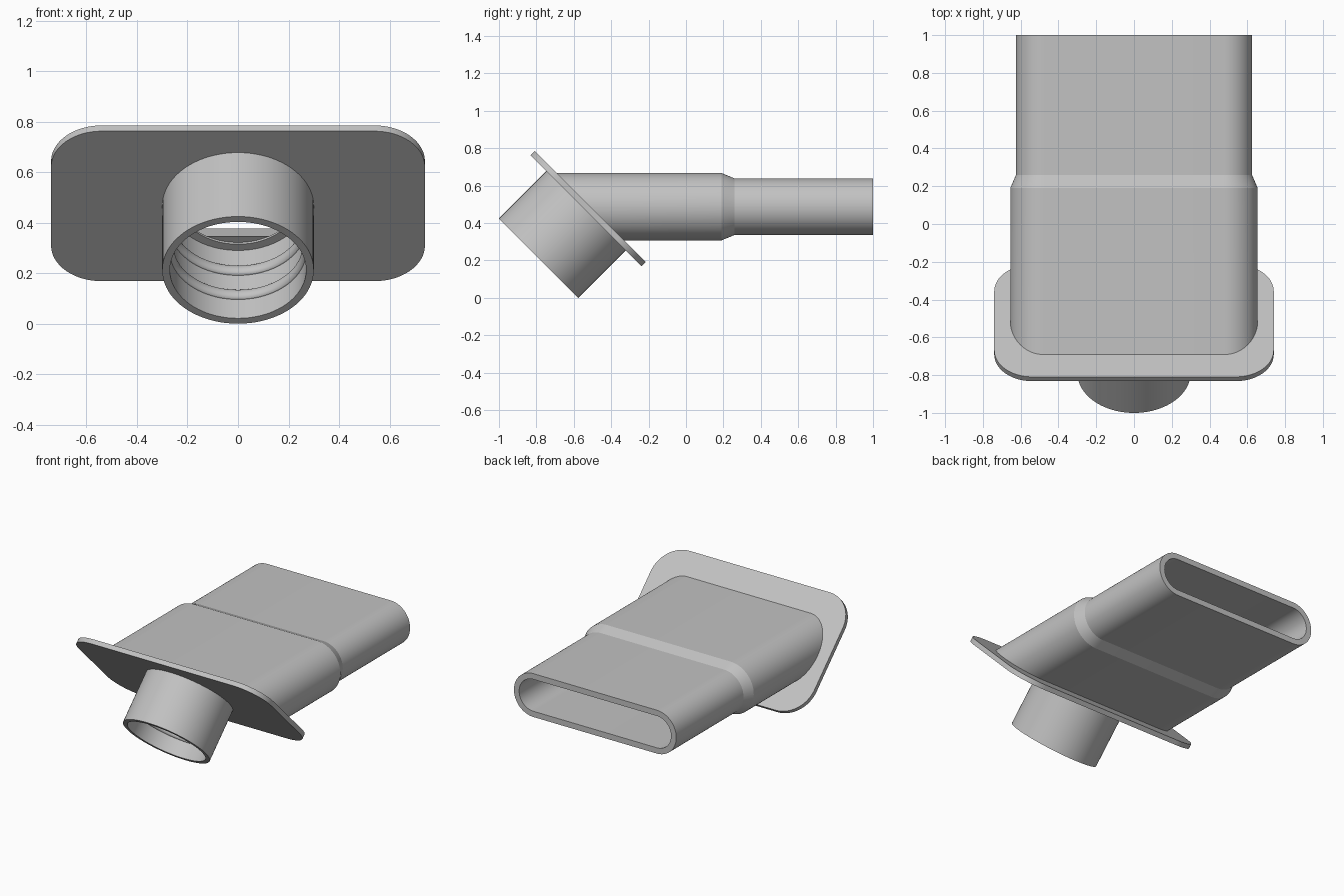
import bpy, bmesh, math
from mathutils import Matrix, Vector

cube = bpy.data.objects.get("Cube")
if cube:
    bpy.data.objects.remove(cube, do_unlink=True)

grey = bpy.data.materials.new("light_grey_plastic")
grey.use_nodes = True
colour = (0.54, 0.54, 0.54, 1)
grey.diffuse_color = colour
grey.node_tree.nodes["Principled BSDF"].inputs["Base Color"].default_value = colour

# Spigot frame: local z runs along the 45 degree pipe axis, from its open end
TILT = Matrix.Translation((0, -0.788, 0.212)) @ Matrix.Rotation(math.radians(-45), 4, 'X')
PLATE_FRONT, PLATE_BACK = 0.358, 0.39
BORE, HOLE = 0.27, 0.235


def rounded_rect(hw, hh, r, n=16):
    """2D loop of a rectangle with rounded corners."""
    pts = []
    for i, (sx, sy) in enumerate([(1, 1), (-1, 1), (-1, -1), (1, -1)]):
        for k in range(n + 1):
            a = math.pi / 2 * (i + k / n)
            pts.append((sx * (hw - r) + r * math.cos(a), sy * (hh - r) + r * math.sin(a)))
    return pts


def circle(r, n=80):
    return [(r * math.cos(2 * math.pi * i / n), r * math.sin(2 * math.pi * i / n)) for i in range(n)]


def add_loop(bm, pts):
    return [bm.verts.new(p) for p in pts]


def skin(bm, loops, closed=False):
    """Join neighbouring loops of equal length with quads."""
    pairs = list(zip(loops, loops[1:])) + ([(loops[-1], loops[0])] if closed else [])
    for a, b in pairs:
        n = len(a)
        for i in range(n):
            j = (i + 1) % n
            bm.faces.new((a[i], a[j], b[j], b[i]))


def finish(bm, name, matrix=Matrix.Identity(4)):
    bmesh.ops.recalc_face_normals(bm, faces=bm.faces)
    mesh = bpy.data.meshes.new(name)
    bm.to_mesh(mesh)
    bm.free()
    mesh.transform(matrix)
    mesh.materials.append(grey)
    obj = bpy.data.objects.new(name, mesh)
    bpy.context.collection.objects.link(obj)
    bpy.ops.object.select_all(action='DESELECT')
    obj.select_set(True)
    bpy.context.view_layer.objects.active = obj
    bpy.ops.object.shade_smooth_by_angle(angle=math.radians(18))
    return obj


# Round spigot with two sealing ridges inside
profile = [(0.30, 0), (0.30, PLATE_FRONT), (BORE, PLATE_FRONT)]
for centre in (0.265, 0.13):
    for k in range(13):
        a = math.pi * k / 12
        profile.append((BORE - 0.016 * math.sin(a), centre + 0.025 * math.cos(a)))
profile.append((BORE, 0))
bm = bmesh.new()
skin(bm, [add_loop(bm, [(x, y, t) for x, y in circle(r)]) for r, t in profile], closed=True)
finish(bm, "round_spigot", TILT)

# Tilted mounting plate with a stepped round opening
bm = bmesh.new()
outline = rounded_rect(0.74, 0.42, 0.20)
rims = [add_loop(bm, [(x, y, t) for x, y in outline]) for t in (PLATE_FRONT, PLATE_BACK)]
holes = [add_loop(bm, [(x, y, t) for x, y in circle(r)]) for r, t in
         ((BORE, PLATE_FRONT), (BORE, 0.38), (HOLE, 0.38), (HOLE, PLATE_BACK))]
skin(bm, rims)
skin(bm, holes)
for rim, hole in ((rims[0], holes[0]), (rims[1], holes[-1])):
    edges = []
    for loop in (rim, hole):
        edges += [bm.edges.get((v, loop[i - 1])) for i, v in enumerate(loop)]
    bmesh.ops.triangle_fill(bm, edges=edges, use_beauty=True, normal=Vector((0, 0, 1)))
finish(bm, "mounting_plate", TILT)

# Flat oval duct: wide socket, short taper, narrower end; mitred against the plate
MID_Z, WALL = 0.487, 0.04
MITRE = -0.576 + PLATE_BACK * math.sqrt(2)
WIDE, NARROW = (0.655, 0.180), (0.625, 0.151)
stations = [(WIDE, None), (WIDE, 0.19), (NARROW, 0.26), (NARROW, 1.0)]


def duct_loop(bm, size, y, inset):
    hw, hh = size[0] - inset, size[1] - inset
    return add_loop(bm, [(x, MITRE - (MID_Z + z) if y is None else y, MID_Z + z)
                         for x, z in rounded_rect(hw, hh, hh - 0.001, 20)])


bm = bmesh.new()
outer = [duct_loop(bm, s, y, 0) for s, y in stations]
inner = [duct_loop(bm, s, y, WALL) for s, y in reversed(stations)]
skin(bm, outer + inner, closed=True)
finish(bm, "flat_oval_duct")
